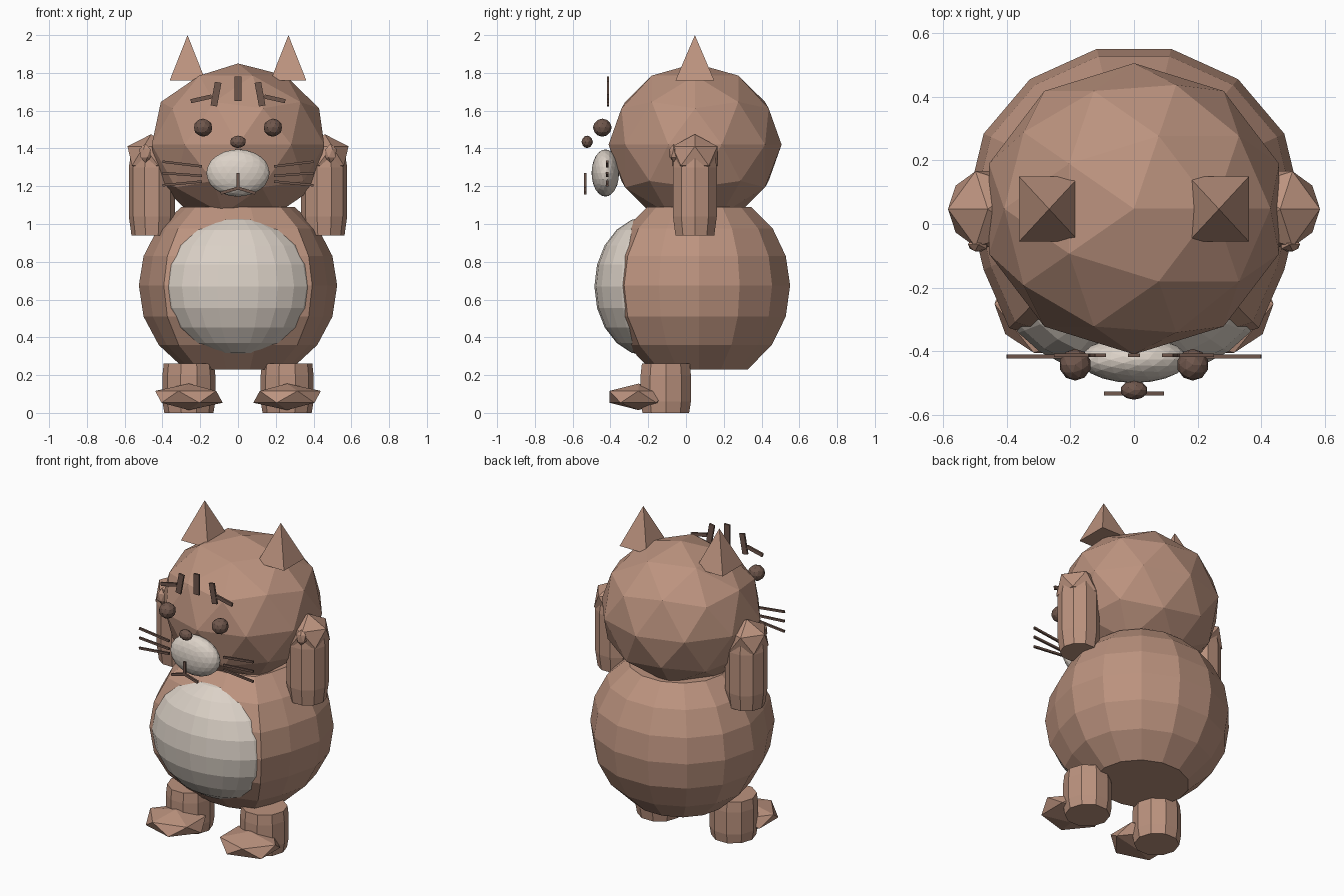
import bpy, bmesh, math
from mathutils import Matrix, Vector

if "Cube" in bpy.data.objects:
    bpy.data.objects.remove(bpy.data.objects["Cube"])


def material(name, rgb):
    m = bpy.data.materials.new(name)
    m.diffuse_color = (*rgb, 1)
    m.use_nodes = True
    m.node_tree.nodes["Principled BSDF"].inputs["Base Color"].default_value = m.diffuse_color
    return m


FUR = material("fur_brown", (0.50, 0.29, 0.21))
DARK = material("dark_brown", (0.16, 0.095, 0.073))
CREAM = material("cream", (0.71, 0.64, 0.57))


def finish(name, bm, mat):
    bmesh.ops.recalc_face_normals(bm, faces=bm.faces)
    me = bpy.data.meshes.new(name)
    bm.to_mesh(me)
    bm.free()
    me.materials.append(mat)
    ob = bpy.data.objects.new(name, me)
    bpy.context.collection.objects.link(ob)
    return ob


def ico(name, center, radii, mat, level=2, side=1):
    bm = bmesh.new()
    bmesh.ops.create_icosphere(bm, subdivisions=level, radius=1)
    for v in bm.verts:
        x, y, z = (c + r * k for c, r, k in zip(center, radii, v.co))
        v.co = (side * x, y, z)
    return finish(name, bm, mat)


def lathe(name, center, profile, sides, mat, ry=1.0, side=1, shape=None):
    """Stack of closed rings, profile = (radius, z), capped at both ends."""
    bm = bmesh.new()
    rings = []
    for r, z in profile:
        ring = []
        for i in range(sides):
            a = 2 * math.pi * i / sides
            x, y = r * math.cos(a), r * ry * math.sin(a)
            if shape:
                x, y = shape(a, x, y)
            ring.append(bm.verts.new((side * (center[0] + x), center[1] + y, z)))
        rings.append(ring)
    for a, b in zip(rings, rings[1:]):
        for i in range(sides):
            j = (i + 1) % sides
            bm.faces.new((a[i], a[j], b[j], b[i]))
    bm.faces.new(rings[0])
    bm.faces.new(rings[-1])
    return finish(name, bm, mat)


def bar(name, p, q, y, width, depth=0.012):
    """Flat strip between two (x, z) points."""
    p, q = Vector((p[0], y, p[1])), Vector((q[0], y, q[1]))
    d = q - p
    bm = bmesh.new()
    bmesh.ops.create_cube(bm, size=1)
    rot = Matrix.Rotation(-math.atan2(d.z, d.x), 4, 'Y')
    bm.transform(Matrix.Translation((p + q) / 2) @ rot
                 @ Matrix.Diagonal((d.length, depth, width, 1)))
    return finish(name, bm, DARK)


# Body: faceted barrel, fuller at the front corners
def fuller_front(a, x, y):
    s = math.sin(a)
    if -0.9 < s < -0.6:
        x *= 1.2
        y *= 1.03
    return x, y


lathe("body", (0, 0.07),
      [(0.28, 0.23), (0.42, 0.36), (0.50, 0.51), (0.525, 0.675),
       (0.50, 0.83), (0.425, 0.975), (0.30, 1.09)],
      14, FUR, ry=0.94, shape=fuller_front)

# Belly patch
bm = bmesh.new()
bmesh.ops.create_uvsphere(bm, u_segments=24, v_segments=10, radius=1)
bm.transform(Matrix.Translation((0, -0.2, 0.67))
             @ Matrix.Diagonal((0.42, 0.285, 0.37, 1)))
finish("belly", bm, CREAM)

# Head and face
ico("head", (0, 0.048, 1.42), (0.48, 0.458, 0.43), FUR)
ico("muzzle", (0, -0.427, 1.27), (0.168, 0.073, 0.125), CREAM, level=3)
ico("nose", (0, -0.523, 1.435), (0.043, 0.03, 0.033), DARK)

# Forehead centre stripe and mouth
bar("centre_stripe", (0, 1.65), (0, 1.78), -0.413, 0.038)
bar("mouth_line", (0, 1.19), (0, 1.27), -0.533, 0.016)

for s, tag in ((1, "right"), (-1, "left")):
    ico(f"eye_{tag}", (0.185, -0.443, 1.51), (0.05, 0.05, 0.048), DARK, side=s)
    bar(f"mouth_{tag}", (0, 1.19), (s * 0.092, 1.163), -0.533, 0.016)
    bar(f"brow_stripe_{tag}", (s * 0.128, 1.625), (s * 0.105, 1.75), -0.413, 0.035)
    bar(f"side_stripe_{tag}", (s * 0.14, 1.675), (s * 0.25, 1.65), -0.413, 0.022)
    for i, (z0, z1) in enumerate(((1.305, 1.33), (1.255, 1.27), (1.225, 1.205))):
        bar(f"whisker_{tag}_{i}", (s * 0.19, z0), (s * 0.40, z1), -0.417, 0.013)

    # Four-sided ear
    bm = bmesh.new()
    bmesh.ops.create_cone(bm, cap_ends=True, segments=4, radius1=0.138,
                          radius2=0, depth=0.24)
    bm.transform(Matrix.Translation((s * 0.267, 0.047, 1.88))
                 @ Matrix.Diagonal((0.97, 1.05, 1, 1))
                 @ Matrix.Rotation(math.pi / 4, 4, 'Z'))
    finish(f"ear_{tag}", bm, FUR)

    # Raised arm, paw and small thumb
    lathe(f"arm_{tag}", (0.456, 0.047),
          [(0.108, 0.94), (0.122, 1.04), (0.122, 1.30), (0.108, 1.39)],
          10, FUR, side=s)
    ico(f"paw_{tag}", (0.46, 0.047, 1.36), (0.14, 0.14, 0.115), FUR, 1, s)
    ico(f"thumb_{tag}", (0.49, -0.065, 1.375), (0.036, 0.025, 0.05), FUR, 1, s)

    # Leg and foot
    lathe(f"leg_{tag}", (0.26, -0.107),
          [(0.13, 0.0), (0.14, 0.06), (0.14, 0.20), (0.133, 0.262)],
          10, FUR, side=s)
    ico(f"foot_{tag}", (0.26, -0.252, 0.085), (0.2, 0.18, 0.07), FUR, 1, s)
